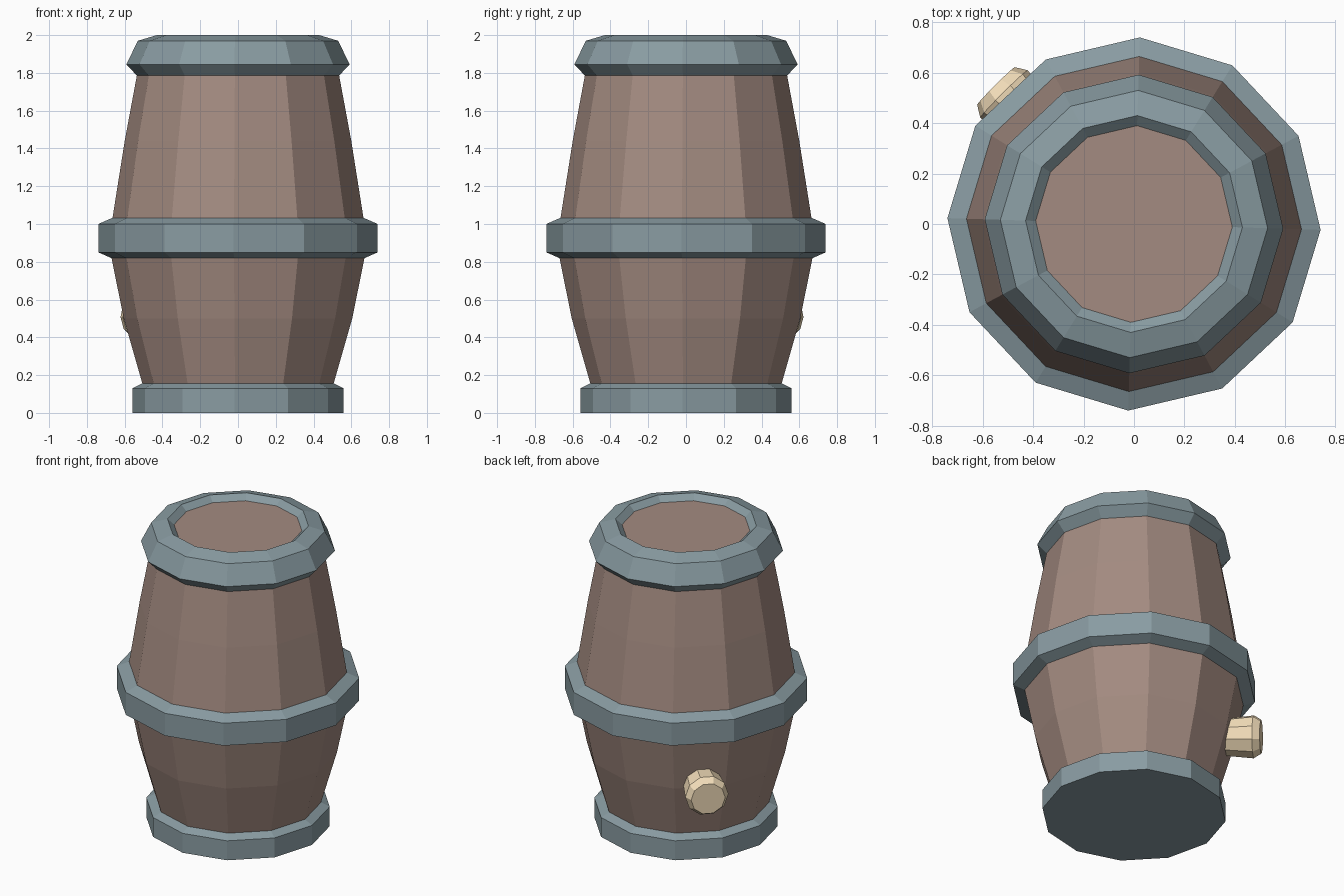
import bpy, bmesh
from math import cos, sin, pi, radians
from mathutils import Matrix, Vector

if "Cube" in bpy.data.objects:
    bpy.data.objects.remove(bpy.data.objects["Cube"])


def material(name, rgb):
    m = bpy.data.materials.new(name)
    m.diffuse_color = (*rgb, 1)
    m.use_nodes = True
    m.node_tree.nodes["Principled BSDF"].inputs["Base Color"].default_value = m.diffuse_color
    return m


WOOD = material("brown_wood", (0.37, 0.26, 0.22))
IRON = material("blue_grey_iron", (0.25, 0.33, 0.36))
CORK = material("pale_cork", (0.90, 0.73, 0.49))


def lathe(name, profile, mat, sides=12, turn=radians(-1.8),
          cap_bottom=False, cap_top=False, matrix=None):
    """Spin an (r, z) profile, listed bottom to top, into flat-faced sides."""
    bm = bmesh.new()
    rings = [[bm.verts.new((r * cos(turn + 2 * pi * i / sides),
                            r * sin(turn + 2 * pi * i / sides), z))
              for i in range(sides)] for r, z in profile]
    for a, b in zip(rings, rings[1:]):
        for i in range(sides):
            j = (i + 1) % sides
            bm.faces.new((a[i], a[j], b[j], b[i]))
    if cap_bottom:
        bm.faces.new(rings[0][::-1])
    if cap_top:
        bm.faces.new(rings[-1])
    mesh = bpy.data.meshes.new(name)
    bm.to_mesh(mesh)
    bm.free()
    mesh.materials.append(mat)
    obj = bpy.data.objects.new(name, mesh)
    bpy.context.collection.objects.link(obj)
    if matrix:
        obj.matrix_world = matrix
    return obj


# Bulging wooden staves and the recessed lid
lathe("barrel_body", [(0.505, 0.15), (0.605, 0.50), (0.67, 0.82),
                      (0.665, 1.03), (0.60, 1.44), (0.535, 1.79)], WOOD)
lathe("lid", [(0.39, 1.965)], WOOD, cap_top=True)

# Metal hoops
lathe("bottom_hoop", [(0.56, 0.0), (0.56, 0.13), (0.50, 0.16)], IRON,
      cap_bottom=True)
lathe("middle_hoop", [(0.66, 0.815), (0.74, 0.85), (0.74, 1.0),
                      (0.66, 1.035)], IRON)
lathe("top_hoop", [(0.53, 1.78), (0.592, 1.845), (0.53, 1.97),
                   (0.43, 2.0), (0.39, 1.965)], IRON)

# Bung on the back left, its axis pointing outwards
out = Vector((-1, 1, -0.06)).normalized()
place = Matrix.Translation((0, 0, 0.54)) @ out.to_track_quat('Z', 'Y').to_matrix().to_4x4()
lathe("bung", [(0.115, 0.55), (0.133, 0.73), (0.105, 0.775)], CORK,
      sides=10, turn=0, cap_top=True, matrix=place)
